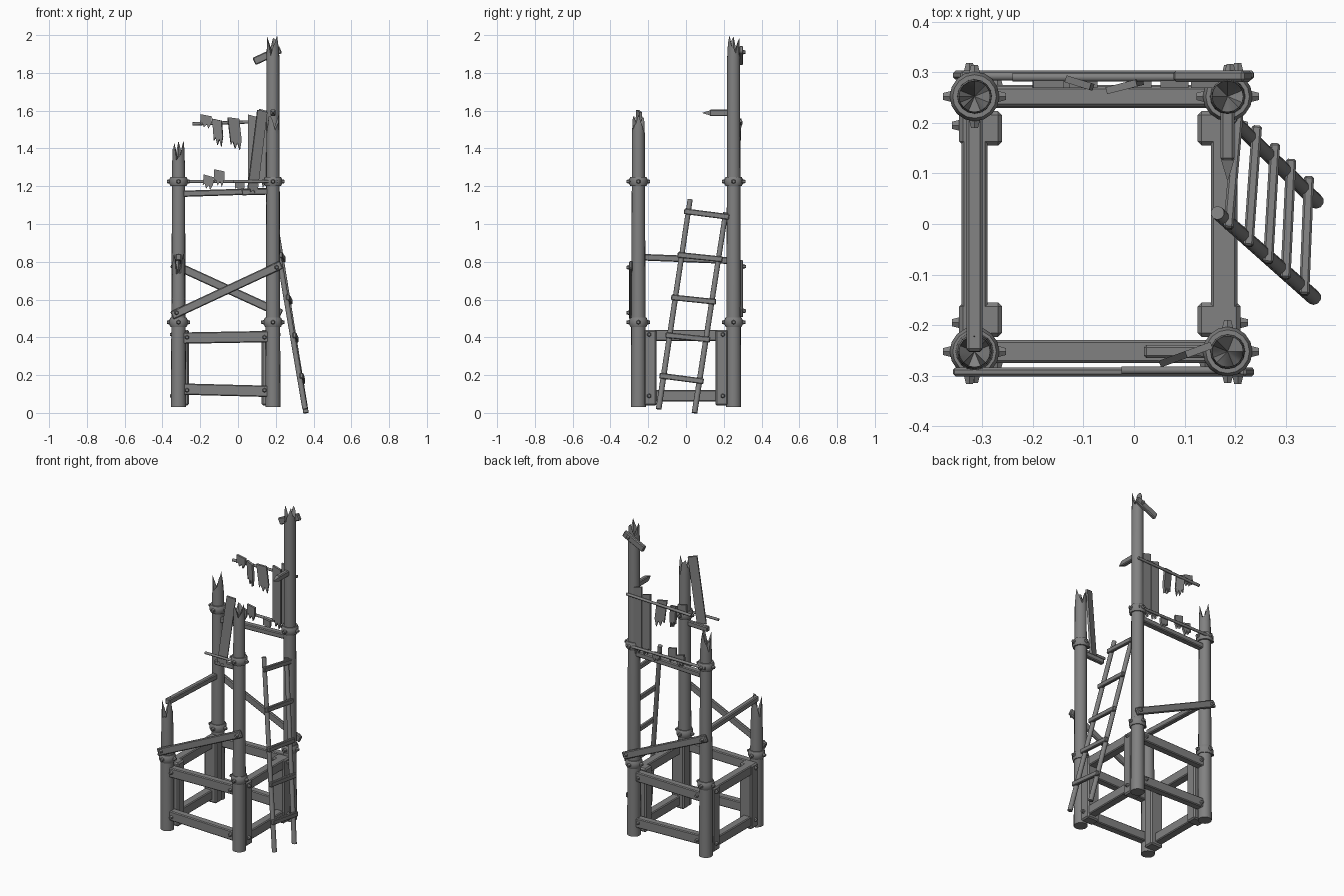
import bpy, bmesh, math, random
from mathutils import Vector, Matrix

random.seed(4)
cube = bpy.data.objects.get("Cube")
if cube:
    bpy.data.objects.remove(cube, do_unlink=True)

wood = bpy.data.materials.new("grey_wood")
wood.use_nodes = True
GREY = (0.22, 0.22, 0.22, 1)
wood.diffuse_color = GREY
wood.node_tree.nodes["Principled BSDF"].inputs["Base Color"].default_value = GREY

LEFT, RIGHT, FRONT, BACK = -0.315, 0.185, -0.252, 0.252


def finish(name, bm, bevel=0, smooth=False):
    bmesh.ops.recalc_face_normals(bm, faces=bm.faces)
    mesh = bpy.data.meshes.new(name)
    bm.to_mesh(mesh)
    bm.free()
    mesh.materials.append(wood)
    obj = bpy.data.objects.new(name, mesh)
    bpy.context.collection.objects.link(obj)
    if bevel:
        mod = obj.modifiers.new("bevel", "BEVEL")
        mod.width, mod.segments = bevel, 1
    if smooth:
        bpy.ops.object.select_all(action="DESELECT")
        obj.select_set(True)
        bpy.context.view_layer.objects.active = obj
        bpy.ops.object.shade_smooth_by_angle(angle=math.radians(40))
    return obj


def frame(a, b):
    """Matrix at the middle of a-b with local z along it and local y kept level-up."""
    z = (b - a).normalized()
    ref = Vector((0, 0, 1)) if abs(z.z) < 0.95 else Vector((0, 1, 0))
    x = ref.cross(z).normalized()
    rot = Matrix((x, z.cross(x), z)).transposed().to_4x4()
    return Matrix.Translation((a + b) / 2) @ rot


def beam(name, a, b, wide, high, bevel=0.005):
    a, b = Vector(a), Vector(b)
    bm = bmesh.new()
    size = Matrix.Diagonal((wide, high, (b - a).length, 1))
    bmesh.ops.create_cube(bm, size=1, matrix=frame(a, b) @ size)
    return finish(name, bm, bevel)


def rod(name, a, b, r, sides=10):
    a, b = Vector(a), Vector(b)
    bm = bmesh.new()
    bmesh.ops.create_cone(bm, cap_ends=True, segments=sides, radius1=r, radius2=r * 0.9,
                          depth=(b - a).length, matrix=frame(a, b))
    return finish(name, bm, smooth=True)


def bolt(name, pos, direction):
    p, d = Vector(pos), Vector(direction)
    bm = bmesh.new()
    bmesh.ops.create_cone(bm, cap_ends=True, segments=6, radius1=0.015, radius2=0.008,
                          depth=0.024, matrix=frame(p - d * 0.012, p + d * 0.012))
    return finish(name, bm)


def post(name, x, y, top, jag, turn):
    """Round post whose rim is splintered into tall points around a sunken core."""
    n, rings = 16, []
    bm = bmesh.new()
    for level, r in ((0.03, 0.04), (0.48, 0.038), (top - jag * 1.3, 0.034), (top, 0.031)):
        ring = []
        for i in range(n):
            t = math.tau * i / n
            z = level
            if level == top:
                z -= jag * (0.5 - 0.5 * math.cos(3 * t + turn)) * random.uniform(0.8, 1)
                z -= jag * 0.5 * (i % 2) * random.random()
            ring.append(bm.verts.new((x + r * math.cos(t), y + r * math.sin(t), z)))
        rings.append(ring)
    for low, up in zip(rings, rings[1:]):
        for i in range(n):
            j = (i + 1) % n
            bm.faces.new((low[i], low[j], up[j], up[i]))
    core = bm.verts.new((x, y, top - jag * 1.1))
    for i in range(n):
        bm.faces.new((rings[-1][i], rings[-1][(i + 1) % n], core))
    bm.faces.new(rings[0])
    return finish(name, bm, smooth=True)


def collar(name, x, y, z):
    """Band with rounded edges, bolted on all four sides."""
    profile = [(0.03, -0.024), (0.043, -0.024), (0.049, -0.01),
               (0.049, 0.01), (0.043, 0.024), (0.03, 0.024)]
    bm = bmesh.new()
    verts = [bm.verts.new((x + r, y, z + h)) for r, h in profile]
    edges = [bm.edges.new(pair) for pair in zip(verts, verts[1:])]
    bmesh.ops.spin(bm, geom=verts + edges, cent=(x, y, 0), axis=(0, 0, 1),
                   angle=math.tau, steps=16, use_merge=True)
    finish(name, bm, smooth=True)
    for i in range(4):
        d = Vector((math.cos(i * math.pi / 2), math.sin(i * math.pi / 2), 0))
        bolt(name + "_bolt", Vector((x, y, z)) + d * 0.05, d)


def board(name, x, y, z0, z1, wide, lean=0, jag=0.04, yaw=0):
    """Hanging board with a ragged lower edge."""
    h, w = z1 - z0, wide / 2
    outline = [(-w, h), (w, h - jag * 0.3), (w, jag), (w * 0.5, 0), (w * 0.2, jag * 0.8),
               (-w * 0.3, jag * 0.2), (-w * 0.6, jag), (-w, jag * 0.7)]
    place = (Matrix.Translation((x, y, z0)) @ Matrix.Rotation(yaw, 4, "Z")
             @ Matrix.Rotation(lean, 4, "Y"))
    bm = bmesh.new()
    face = bm.faces.new([bm.verts.new(place @ Vector((px, -0.007, pz))) for px, pz in outline])
    moved = bmesh.ops.extrude_face_region(bm, geom=[face])["geom"]
    shift = place.to_3x3() @ Vector((0, 0.014, 0))
    bmesh.ops.translate(bm, verts=[v for v in moved if isinstance(v, bmesh.types.BMVert)],
                        vec=shift)
    return finish(name, bm)


# Four broken posts and their collars
for name, x, y, top, jag, turn in (("front_right_post", LEFT, FRONT, 0.85, 0.11, 1.5),
                                   ("front_left_post", RIGHT, FRONT, 1.58, 0.08, 0),
                                   ("back_right_post", LEFT, BACK, 1.44, 0.1, 1.5),
                                   ("back_left_post", RIGHT, BACK, 2.0, 0.09, 2.5)):
    post(name, x, y, top, jag, turn)
    collar(name + "_lower_collar", x, y, 0.48)
    if top > 1:
        collar(name + "_upper_collar", x, y, 1.225)

# Lower frame: bolted rails across front and back, corner columns and side rails
for side, y in (("front", FRONT), ("back", BACK)):
    s = math.copysign(1, y)
    for z, tilt in ((0.4, 0.004), (0.12, -0.006)):
        beam(side + "_rail", (-0.295, y, z - tilt), (0.165, y, z + tilt), 0.046, 0.06)
        for x in (-0.27, 0.14):
            bolt(side + "_rail_bolt", (x, y + s * 0.025, z), (0, s, 0))
    for x, out in ((-0.303, -1), (0.168, 1)):
        beam("corner_column", (x, s * 0.189, 0.04), (x, s * 0.189, 0.44), 0.085, 0.068, 0.008)
        for z in (0.09, 0.415):
            bolt("column_bolt", (x + out * 0.045, s * 0.195, z), (out, 0, 0))
for x in (-0.315, 0.178):
    for z in (0.41, 0.09):
        beam("side_rail", (x, -0.2, z), (x, 0.2, z), 0.052, 0.06)

# Diagonal braces and the side bar
beam("front_brace", (-0.35, -0.292, 0.515), (0.23, -0.292, 0.785), 0.018, 0.045)
beam("back_brace", (-0.35, 0.294, 0.79), (0.23, 0.294, 0.525), 0.018, 0.045)
for y, ends in ((-0.304, (0.53, 0.77)), (0.306, (0.775, 0.54))):
    for x, z in zip((-0.325, 0.205), ends):
        bolt("brace_bolt", (x, y, z), (0, math.copysign(1, y), 0))
beam("side_bar", (LEFT, FRONT, 0.825), (LEFT, BACK, 0.805), 0.032, 0.035)

# Upper back railing with ragged boards
beam("upper_back_beam", (-0.29, BACK, 1.16), (0.165, BACK, 1.175), 0.04, 0.033)
rod("back_lower_rod", (-0.34, 0.292, 1.225), (0.21, 0.292, 1.225), 0.009)
rod("back_upper_rod", (-0.24, 0.29, 1.53), (0.21, 0.29, 1.545), 0.009)
for x, z0, z1, wide, lean, yaw in ((-0.172, 1.505, 1.58, 0.06, 0.05, 0),
                                   (-0.1, 1.41, 1.56, 0.05, -0.08, -0.3),
                                   (-0.005, 1.39, 1.57, 0.06, -0.12, 0.25),
                                   (0.08, 1.19, 1.58, 0.055, 0.0, 0),
                                   (0.14, 1.18, 1.61, 0.055, 0.0, 0),
                                   (-0.162, 1.18, 1.26, 0.055, 0.1, 0),
                                   (-0.1, 1.195, 1.29, 0.055, 0, 0),
                                   (0.01, 1.17, 1.23, 0.05, 0, 0)):
    board("back_board", x, 0.276, z0, z1, wide, lean, min(0.05, (z1 - z0) * 0.4), yaw)

# Remains of the front railing
beam("front_beam_stub", (0.02, FRONT, 1.168), (0.165, FRONT, 1.172), 0.026, 0.033)
rod("front_rod", (-0.025, -0.289, 1.225), (0.21, -0.289, 1.225), 0.008)
board("front_leaning_board", 0.075, -0.268, 1.165, 1.605, 0.055, 0.13, 0.02, 0.35)

# Splintered stubs on the tallest post
beam("side_stub", (0.185, 0.125, 1.588), (0.185, 0.25, 1.588), 0.028, 0.035)
tip = bmesh.new()
bmesh.ops.create_cone(tip, cap_ends=True, segments=4, radius1=0.019, radius2=0.002, depth=0.04,
                      matrix=frame(Vector((0.185, 0.128, 1.588)), Vector((0.185, 0.088, 1.588)))
                      @ Matrix.Rotation(math.pi / 4, 4, "Z"))
finish("side_stub_tip", tip)
beam("top_stub", (0.085, 0.292, 1.86), (0.225, 0.292, 1.925), 0.022, 0.042)
bolt("top_stub_bolt", (0.19, 0.304, 1.91), (0, 1, 0))

# Leaning ladder
foot_a, head_a = Vector((0.355, -0.145, 0.02)), Vector((0.165, 0.022, 1.13))
foot_b, head_b = Vector((0.36, 0.045, 0.0)), Vector((0.19, 0.21, 1.06))
rod("ladder_front_rail", foot_a, head_a, 0.015)
rod("ladder_back_rail", foot_b, head_b, 0.015)
for za, zb in ((0.195, 0.17), (0.41, 0.39), (0.61, 0.59), (0.835, 0.815), (1.065, 1.04)):
    a = foot_a.lerp(head_a, (za - foot_a.z) / (head_a.z - foot_a.z))
    b = foot_b.lerp(head_b, (zb - foot_b.z) / (head_b.z - foot_b.z))
    reach, out = (b - a).normalized() * 0.022, Vector((0.012, 0, 0))
    beam("ladder_rung", a - reach + out, b + reach + out, 0.02, 0.03, 0.004)
